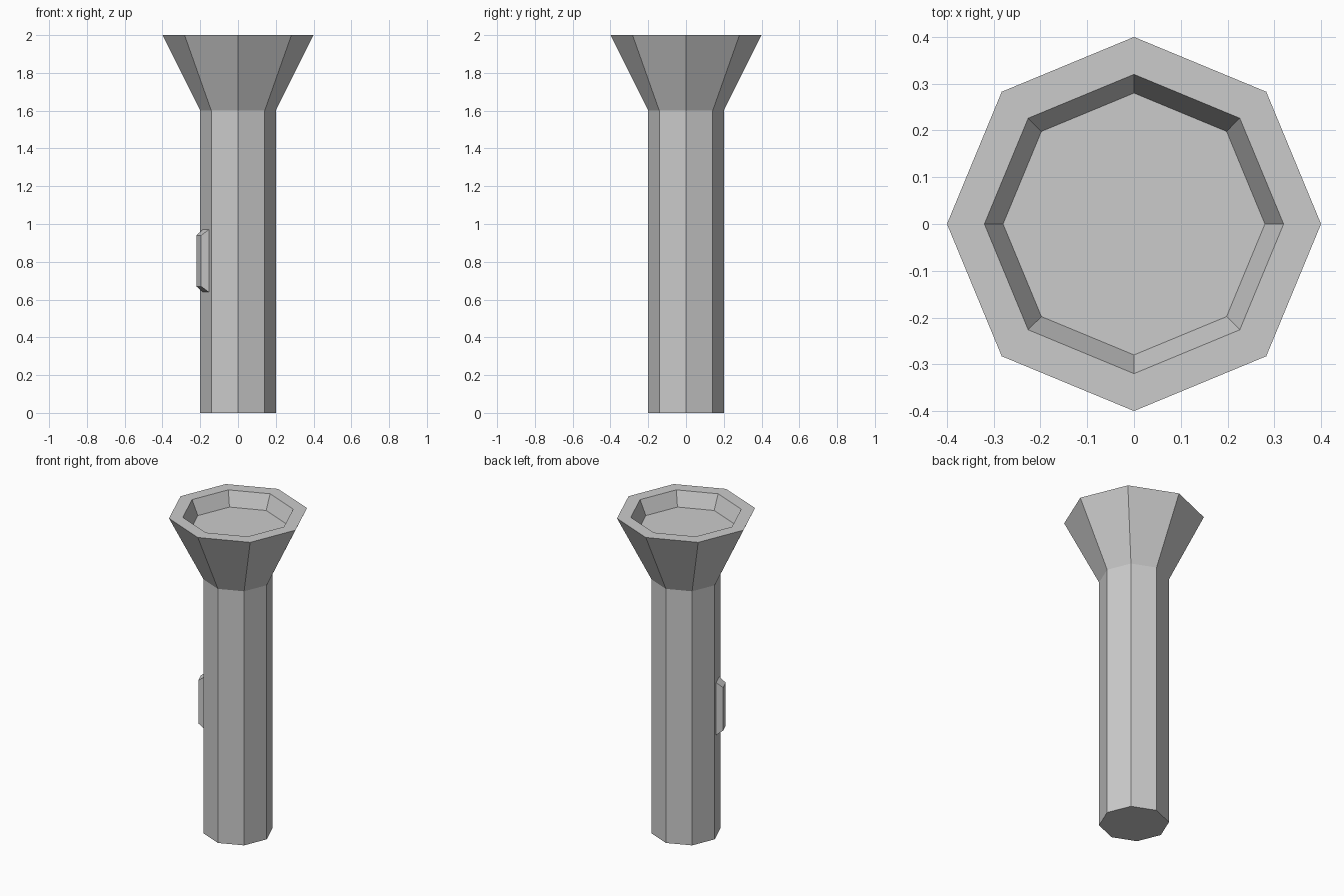
import bpy, bmesh, math
from mathutils import Matrix

if "Cube" in bpy.data.objects:
    bpy.data.objects.remove(bpy.data.objects["Cube"])

SIDES = 8


def make_object(name, bm):
    bmesh.ops.recalc_face_normals(bm, faces=bm.faces)
    mesh = bpy.data.meshes.new(name)
    bm.to_mesh(mesh)
    bm.free()
    obj = bpy.data.objects.new(name, mesh)
    bpy.context.collection.objects.link(obj)
    return obj


def lathe(name, profile):
    """Join octagonal rings of (radius, z) and cap both ends."""
    bm = bmesh.new()
    rings = []
    for r, z in profile:
        rings.append([bm.verts.new((r * math.cos(math.tau * i / SIDES),
                                    r * math.sin(math.tau * i / SIDES), z))
                      for i in range(SIDES)])
    for a, b in zip(rings, rings[1:]):
        for i in range(SIDES):
            j = (i + 1) % SIDES
            bm.faces.new((a[i], a[j], b[j], b[i]))
    bm.faces.new(rings[0])
    bm.faces.new(rings[-1])
    return make_object(name, bm)


# Handle, flared head, rim and recessed lens
lathe("torch_body", [(0.2, 0), (0.2, 1.6), (0.4, 2.0), (0.32, 2.0), (0.28, 1.91)])

# Switch: tapered block on the front-left flat of the handle
angle = math.radians(202.5)
inner = 0.2 * math.cos(math.pi / SIDES)
outer = inner + 0.04
bm = bmesh.new()
bmesh.ops.create_cube(bm, size=1)
for v in bm.verts:
    top = v.co.x > 0
    taper = 0.82 if top else 1.0
    v.co = (outer if top else inner, v.co.y * 0.083 * taper, v.co.z * 0.33 * taper)
bm.transform(Matrix.Translation((0, 0, 0.805)) @ Matrix.Rotation(angle, 4, 'Z'))
make_object("switch", bm)
